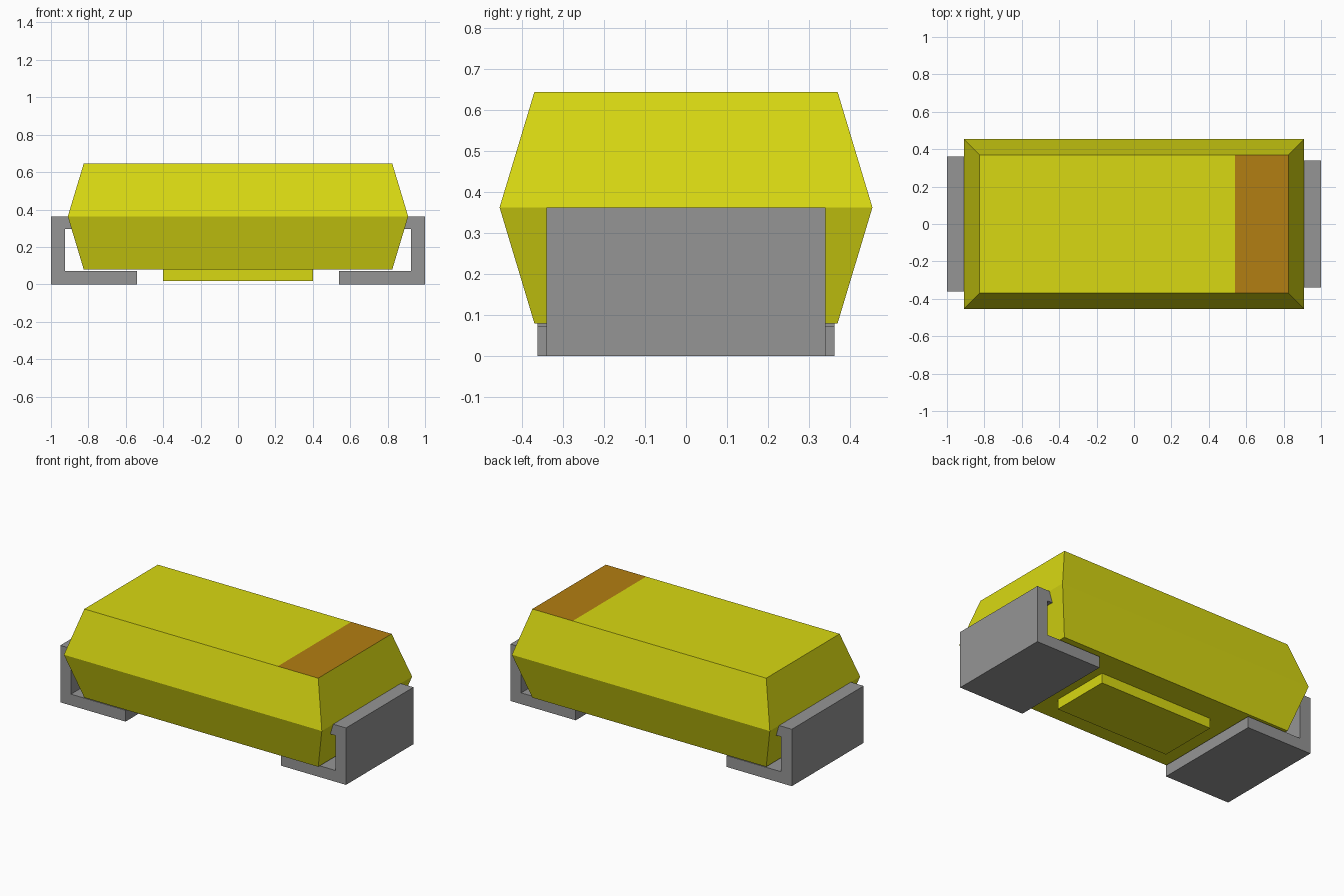
import bpy
import bmesh

old = bpy.data.objects.get("Cube")
if old:
    bpy.data.objects.remove(old, do_unlink=True)


def material(name, rgb):
    m = bpy.data.materials.new(name)
    m.use_nodes = True
    m.diffuse_color = (*rgb, 1)
    bsdf = next(n for n in m.node_tree.nodes if n.type == 'BSDF_PRINCIPLED')
    bsdf.inputs["Base Color"].default_value = (*rgb, 1)
    return m


yellow = material("yellow", (0.69, 0.69, 0.006))
orange = material("orange_brown", (0.45, 0.21, 0.006))
grey = material("metal_grey", (0.30, 0.30, 0.30))


def finish(bm, name, *mats):
    bmesh.ops.recalc_face_normals(bm, faces=bm.faces)
    me = bpy.data.meshes.new(name)
    bm.to_mesh(me)
    bm.free()
    for m in mats:
        me.materials.append(m)
    ob = bpy.data.objects.new(name, me)
    bpy.context.collection.objects.link(ob)
    return ob


# Body: three stacked rectangles (half x, half y, z), widest at the middle
def make_body():
    bm = bmesh.new()
    rings = []
    for hx, hy, z in ((0.825, 0.37, 0.08), (0.91, 0.455, 0.363), (0.825, 0.37, 0.645)):
        rings.append([bm.verts.new((sx * hx, sy * hy, z))
                      for sx, sy in ((-1, -1), (1, -1), (1, 1), (-1, 1))])
    for a, b in zip(rings, rings[1:]):
        for i in range(4):
            j = (i + 1) % 4
            bm.faces.new((a[i], a[j], b[j], b[i]))
    bm.faces.new(rings[0][::-1])
    top = bm.faces.new(rings[-1])
    # Cut the polarity band into the top face only
    bmesh.ops.bisect_plane(bm, geom=[top, *top.edges, *top.verts],
                           plane_co=(0.54, 0, 0), plane_no=(1, 0, 0))
    for f in bm.faces:
        c = f.calc_center_median()
        f.material_index = int(c.z > 0.64 and c.x > 0.54)
    finish(bm, "body", yellow, orange)


# Terminal: hooked C profile in x and z, extruded along y
def make_terminal(name, side, half_width):
    profile = [(0.54, 0), (1, 0), (1, 0.363), (0.86, 0.363),
               (0.86, 0.295), (0.925, 0.295), (0.925, 0.072), (0.54, 0.072)]
    bm = bmesh.new()
    face = bm.faces.new([bm.verts.new((side * x, -half_width, z)) for x, z in profile])
    ext = bmesh.ops.extrude_face_region(bm, geom=[face])
    bmesh.ops.translate(bm, vec=(0, 2 * half_width, 0),
                        verts=[v for v in ext["geom"] if isinstance(v, bmesh.types.BMVert)])
    finish(bm, name, grey)


# Raised pad under the body
def make_pad():
    bm = bmesh.new()
    bmesh.ops.create_cube(bm, size=1)
    bmesh.ops.scale(bm, vec=(0.8, 0.39, 0.083), verts=bm.verts)
    bmesh.ops.translate(bm, vec=(0, 0, 0.0585), verts=bm.verts)
    finish(bm, "bottom_pad", yellow)


make_body()
make_terminal("left_terminal", 1, 0.34)
make_terminal("right_terminal", -1, 0.362)
make_pad()
